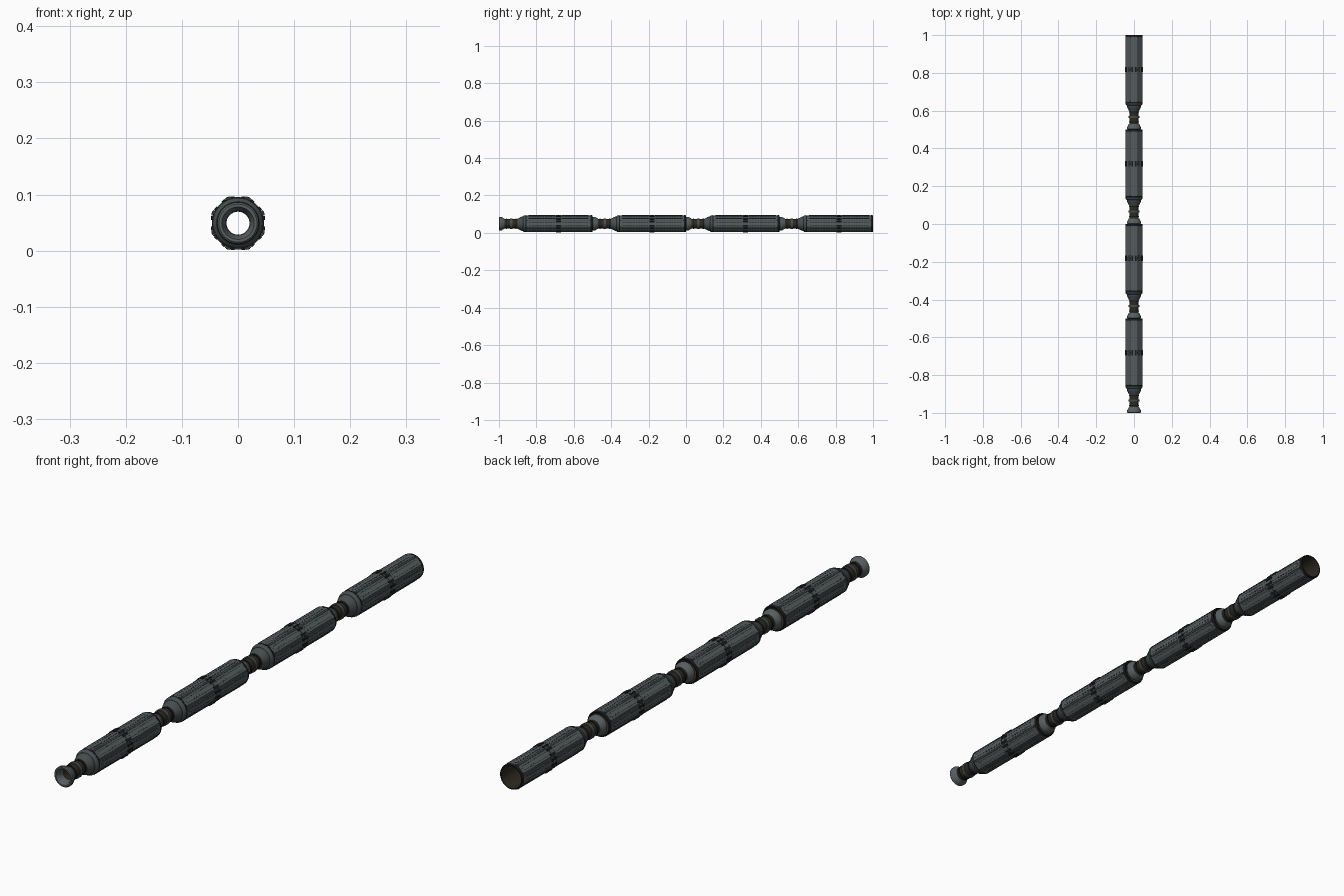
import bpy, bmesh, math
from mathutils import Matrix

if "Cube" in bpy.data.objects:
    bpy.data.objects.remove(bpy.data.objects["Cube"])

CZ = 0.0490          # axis height
PERIOD = 0.5         # length of one module


def mat(name, c):
    m = bpy.data.materials.new(name)
    m.diffuse_color = (*c, 1)
    m.use_nodes = True
    m.node_tree.nodes["Principled BSDF"].inputs["Base Color"].default_value = m.diffuse_color
    return m


PANEL = mat("panel grey", (0.088, 0.102, 0.107))
RIM = mat("rim grey", (0.098, 0.115, 0.118))
FRAME = mat("frame grey", (0.062, 0.072, 0.075))
TRIM = mat("trim black", (0.010, 0.011, 0.011))
NECK = mat("neck brown", (0.026, 0.023, 0.014))


def finish(bm, name, material, smooth=False):
    """Make one mesh and place it in each of the four modules."""
    bmesh.ops.recalc_face_normals(bm, faces=bm.faces)
    me = bpy.data.meshes.new(name)
    bm.to_mesh(me)
    bm.free()
    me.materials.append(material)
    for i in range(4):
        ob = bpy.data.objects.new(f"{name}_{i + 1}", me)
        ob.location = (0, -1 + PERIOD * i, CZ)
        bpy.context.collection.objects.link(ob)
        if smooth and i == 0:
            bpy.ops.object.select_all(action='DESELECT')
            ob.select_set(True)
            bpy.context.view_layer.objects.active = ob
            bpy.ops.object.shade_smooth_by_angle(angle=math.radians(35))


def lathe(name, profile, material, closed=False, n=32):
    """Turn a (y, radius) profile around the y axis."""
    bm = bmesh.new()
    rings = [[bm.verts.new((r * math.cos(2 * math.pi * k / n), y,
                            r * math.sin(2 * math.pi * k / n)))
              for k in range(n)] for y, r in profile]
    pairs = list(zip(rings, rings[1:]))
    if closed:
        pairs.append((rings[-1], rings[0]))
    for a, b in pairs:
        for k in range(n):
            j = (k + 1) % n
            bm.faces.new((a[k], a[j], b[j], b[k]))
    finish(bm, name, material, True)


def box(bm, angle, x, y, r0, r1, width, length):
    """Box lying on the tube: sideways offset x, radial span r0..r1."""
    m = (Matrix.Rotation(math.radians(angle), 4, 'Y')
         @ Matrix.Translation((x, y, (r0 + r1) / 2))
         @ Matrix.Diagonal((width, length, r1 - r0, 1)))
    bmesh.ops.create_cube(bm, size=1, matrix=m)


FLATS = [45 * k for k in range(8)]
CORNERS = [a + 22.5 for a in FLATS]
HALVES = (0.230, 0.407)      # centres of the two panel bays
BASE = 0.0412                # inner radius of everything on the hull

# dished docking flange at the start of each module
lathe("docking_flange", [(0, 0.029), (0, 0.034), (0.003, 0.037), (0.012, 0.037),
                         (0.022, 0.031), (0.030, 0.027), (0.030, 0.0205),
                         (0.014, 0.022)], RIM, True)
# narrow neck tube with rings
lathe("neck_tube", [(0.028, 0.0205), (0.028, 0.025), (0.110, 0.025), (0.110, 0.0205)],
      NECK, True)
for tag, y, r, w, m in (("front", 0.040, 0.0272, 0.006, TRIM),
                        ("middle", 0.066, 0.029, 0.012, FRAME),
                        ("rear", 0.092, 0.0272, 0.006, TRIM)):
    lathe(f"neck_ring_{tag}", [(y - w / 2, 0.024), (y - w / 2, r), (y + w / 2, r),
                               (y + w / 2, 0.024)], m, True)
# flared collar from neck to body
lathe("flared_collar", [(0.098, 0.0205), (0.098, 0.027), (0.104, 0.029), (0.116, 0.036),
                        (0.123, 0.038), (0.130, 0.038), (0.130, 0.0205)], FRAME, True)
# rounded shoulder rings at both ends of the body
lathe("front_shoulder", [(0.128, 0.034), (0.128, 0.0385), (0.131, 0.0425), (0.136, 0.045),
                         (0.141, 0.0455), (0.143, 0.042)], FRAME)
lathe("front_seal", [(0.1425, 0.042), (0.1425, 0.0450), (0.147, 0.0450), (0.147, 0.042)],
      TRIM)
lathe("rear_shoulder", [(0.490, 0.042), (0.490, 0.0455), (0.496, 0.0455), (0.5, 0.044),
                        (0.5, 0.0405)], TRIM)
# hull tube, dark lining and centre joint band
lathe("hull_tube", [(0.136, 0.042), (0.498, 0.042)], FRAME)
lathe("inner_lining", [(0.132, 0.0205), (0.135, 0.036), (0.145, 0.0405), (0.5, 0.0405)],
      NECK)
lathe("joint_band", [(0.312, 0.042), (0.312, 0.0435), (0.325, 0.0435), (0.325, 0.042)],
      FRAME)

# flat hull panels, eight around and two along
bm = bmesh.new()
for a in FLATS:
    for y in HALVES:
        box(bm, a, 0, y, BASE, 0.0448, 0.030, 0.166)
finish(bm, "hull_panels", PANEL)

# thin dark dashes in two rows along each panel
bm = bmesh.new()
for a in FLATS:
    for y in HALVES:
        for s in (-1, 1):
            for k in range(10):
                box(bm, a, s * 0.0075, y + (k - 4.5) * 0.014, 0.0445, 0.0451,
                    0.0014, 0.010)
finish(bm, "panel_dashes", TRIM)

# raised spine down each panel
bm = bmesh.new()
for a in FLATS:
    for y in HALVES:
        box(bm, a, 0, y, 0.0445, 0.0454, 0.008, 0.146)
finish(bm, "panel_spines", RIM)

# corner rails between panels
bm = bmesh.new()
for a in CORNERS:
    for y in HALVES:
        box(bm, a, 0, y, BASE, 0.0472, 0.0050, 0.160)
finish(bm, "corner_rails", FRAME)

# grey corner blocks making the octagonal joint collar
bm = bmesh.new()
for a in CORNERS:
    box(bm, a, 0, 0.3185, BASE, 0.0495, 0.010, 0.026)
finish(bm, "joint_corner_blocks", FRAME)

# bridge plates on the flats between the corner blocks
bm = bmesh.new()
for a in FLATS:
    box(bm, a, 0, 0.3185, BASE, 0.0465, 0.026, 0.010)
finish(bm, "joint_bridges", PANEL)

# pairs of black clamps on each flat, and pins on the corner blocks
bm = bmesh.new()
for a in FLATS:
    for s in (-1, 1):
        box(bm, a, s * 0.0095, 0.3185, BASE, 0.0478, 0.007, 0.028)
for a in CORNERS:
    box(bm, a, 0, 0.3185, 0.045, 0.0503, 0.005, 0.012)
finish(bm, "joint_clamps", TRIM)
